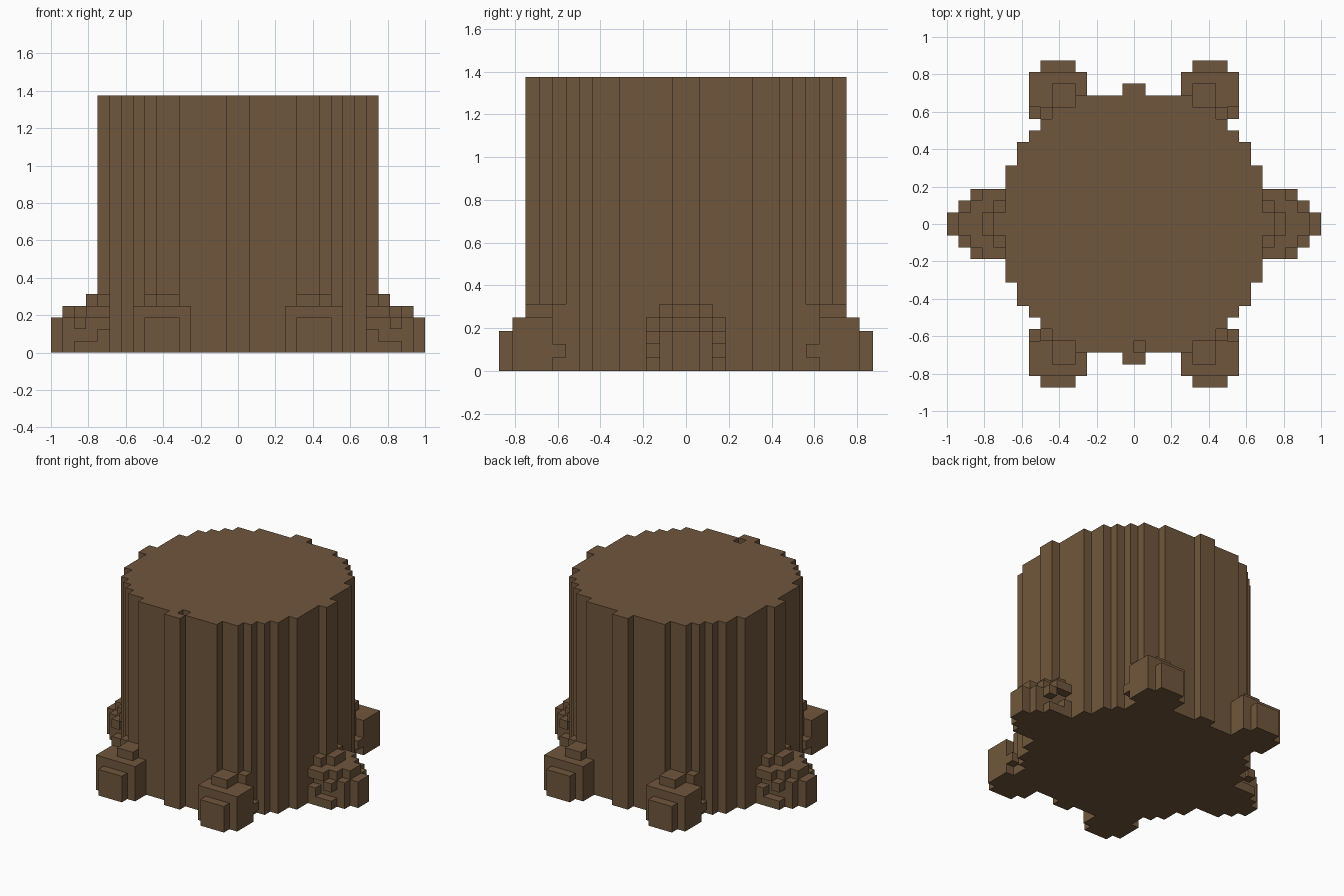
import bpy
import bmesh
from itertools import product
from mathutils import Vector

VOXEL = 1 / 16
TRUNK_HEIGHT = 22

if "Cube" in bpy.data.objects:
    bpy.data.objects.remove(bpy.data.objects["Cube"])

# Single bark colour
bark = bpy.data.materials.new("bark_brown")
bark.use_nodes = True
BROWN = (0.163, 0.094, 0.045, 1)
bark.diffuse_color = BROWN
bark.node_tree.nodes["Principled BSDF"].inputs["Base Color"].default_value = BROWN


def box(x, y, z):
    """Cells filling the half-open ranges."""
    return set(product(range(*x), range(*y), range(*z)))


def mirror(cells, flip_x, flip_y):
    return {(-1 - x if flip_x else x, -1 - y if flip_y else y, z)
            for x, y, z in cells}


def block_object(name, cells, solid):
    """Skin the cells with outward faces where no solid neighbour hides them."""
    bm = bmesh.new()
    verts = {}

    def vert(p):
        key = tuple(p)
        if key not in verts:
            verts[key] = bm.verts.new(Vector(key) * VOXEL)
        return verts[key]

    for cell in sorted(cells):
        for axis, side in product(range(3), (0, 1)):
            near = list(cell)
            near[axis] += 2 * side - 1
            if tuple(near) in solid:
                continue
            u, v = (axis + 1) % 3, (axis + 2) % 3
            ring = []
            for a, b in ((0, 0), (1, 0), (1, 1), (0, 1)):
                p = list(cell)
                p[axis] += side
                p[u] += a
                p[v] += b
                ring.append(vert(p))
            bm.faces.new(ring if side else ring[::-1])
    # Merge the coplanar squares into large flat faces
    bmesh.ops.dissolve_limit(bm, angle_limit=0.01, verts=bm.verts[:], edges=bm.edges[:])
    bmesh.ops.triangulate(bm, faces=[f for f in bm.faces if len(f.verts) > 4])
    mesh = bpy.data.meshes.new(name)
    bm.to_mesh(mesh)
    bm.free()
    mesh.materials.append(bark)
    bpy.context.collection.objects.link(bpy.data.objects.new(name, mesh))


# Trunk: stepped disc, with one chipped block behind the front ridge
trunk = {c for c in box((-12, 12), (-12, 12), (0, TRUNK_HEIGHT))
         if (c[0] + 0.5) ** 2 + (c[1] + 0.5) ** 2 < 133}
trunk.discard((0, -11, TRUNK_HEIGHT - 1))

# Side root: three narrowing steps, with a zigzag groove on both flanks
side_root = set()
for step in range(3):
    half = 3 - step
    side_root |= box((11, 14 + step), (-half, half), (0, 3))
    side_root |= box((11, 13 + step), (-half, half), (3, 4))
    if step:
        side_root |= box((11, 11 + step), (-half, half), (4, 5))
groove = box((12, 14), (2, 3), (1, 2)) | box((11, 13), (2, 3), (2, 3))
side_root -= groove | mirror(groove, False, True)

# Corner root: broad body, front toe, small cap and a flank stub
corner_root = (box((4, 9), (10, 13), (0, 4)) | box((5, 8), (13, 14), (0, 3))
               | box((5, 7), (9, 12), (4, 5)) | box((7, 8), (9, 10), (4, 5))
               | box((5, 8), (9, 10), (0, 4)) | box((8, 9), (9, 10), (1, 2)))

roots = {
    "left_root": side_root,
    "right_root": mirror(side_root, True, False),
    "back_left_root": corner_root,
    "back_right_root": mirror(corner_root, True, False),
    "front_left_root": mirror(corner_root, False, True),
    "front_right_root": mirror(corner_root, True, True),
}
solid = trunk.union(*roots.values())

block_object("trunk", trunk, solid)
for name, cells in roots.items():
    block_object(name, cells - trunk, solid)
